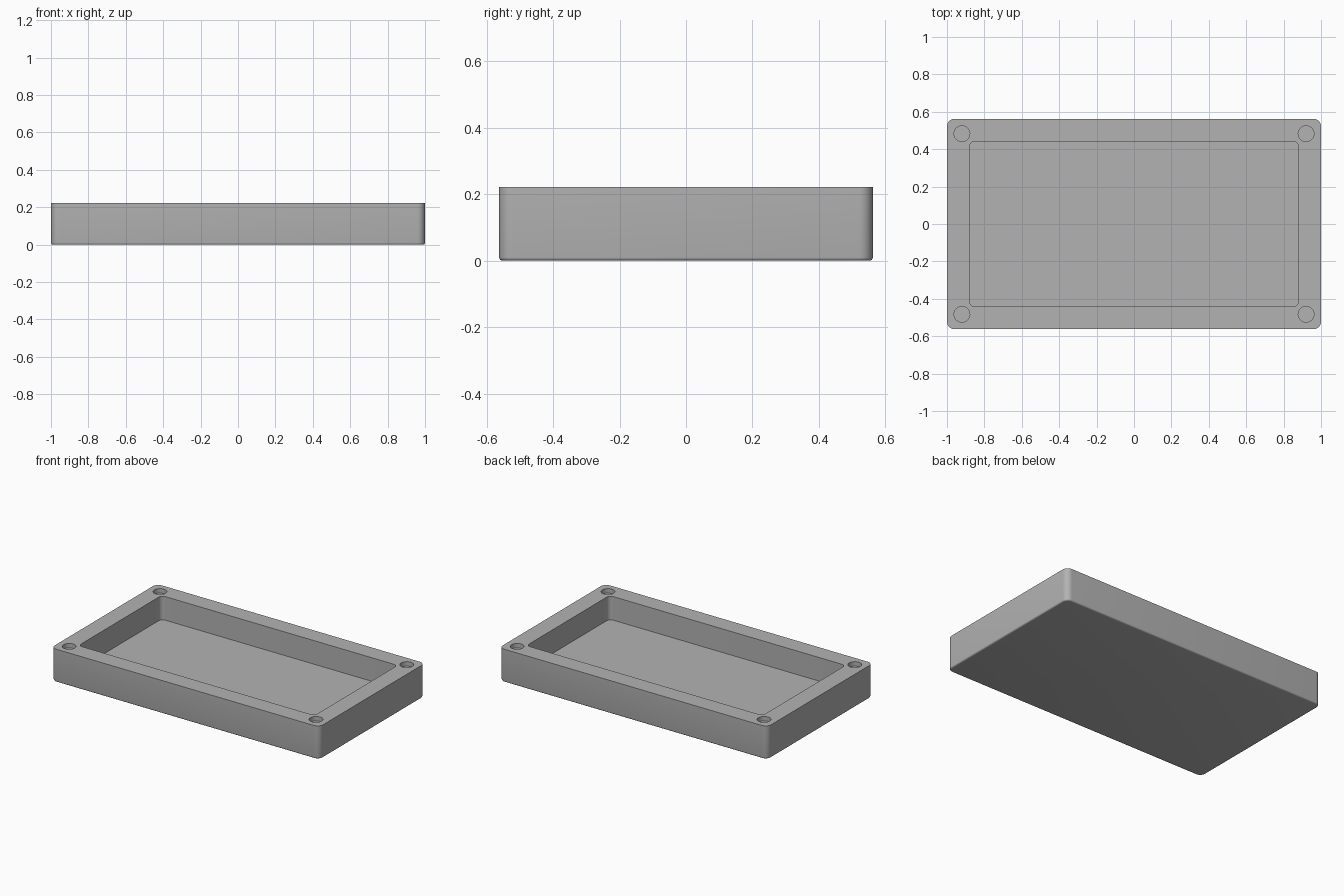
import bpy, bmesh
from math import pi, cos, sin

cube = bpy.data.objects.get("Cube")
if cube:
    bpy.data.objects.remove(cube, do_unlink=True)

HEIGHT, FLOOR = 0.222, 0.063

grey = bpy.data.materials.new("plain grey")
grey.use_nodes = True
colour = (0.45, 0.45, 0.45, 1)
grey.diffuse_color = colour
grey.node_tree.nodes["Principled BSDF"].inputs["Base Color"].default_value = colour


def rounded_outline(hx, hy, r, steps=8):
    """Rounded rectangle as a list of xy points."""
    points = []
    for quarter, (sx, sy) in enumerate([(1, 1), (-1, 1), (-1, -1), (1, -1)]):
        for i in range(steps + 1):
            a = (quarter + i / steps) * pi / 2
            points.append((sx * (hx - r) + r * cos(a), sy * (hy - r) + r * sin(a)))
    return points


def loft(name, layers):
    """Closed solid through stacked (outline, z) layers."""
    bm = bmesh.new()
    rings = [[bm.verts.new((x, y, z)) for x, y in pts] for pts, z in layers]
    for low, high in zip(rings, rings[1:]):
        for i in range(len(low)):
            j = (i + 1) % len(low)
            bm.faces.new((low[i], low[j], high[j], high[i]))
    bm.faces.new(rings[0][::-1])
    bm.faces.new(rings[-1])
    mesh = bpy.data.meshes.new(name)
    bm.to_mesh(mesh)
    bm.free()
    mesh.materials.append(grey)
    obj = bpy.data.objects.new(name, mesh)
    bpy.context.collection.objects.link(obj)
    return obj


# Tray body with a small rounded bottom edge
EDGE, CORNER = 0.01, 0.04
layers = []
for i in range(5):
    a = i / 4 * pi / 2
    inset = EDGE * (1 - sin(a))
    layers.append((rounded_outline(1 - inset, 0.5625 - inset, CORNER - inset),
                   EDGE * (1 - cos(a))))
layers.append((rounded_outline(1, 0.5625, CORNER), HEIGHT))
tray = loft("tray", layers)

# Cutters: central pocket and four corner recesses
pocket = rounded_outline(0.88, 0.442, 0.03)
cutters = [loft("pocket_cutter", [(pocket, FLOOR), (pocket, HEIGHT + 0.1)])]
for sx in (-1, 1):
    for sy in (-1, 1):
        circle = [(sx * 0.92 + 0.042 * cos(i * pi / 24),
                   sy * 0.483 + 0.042 * sin(i * pi / 24)) for i in range(48)]
        cutters.append(loft("recess_cutter", [(circle, HEIGHT - 0.03), (circle, HEIGHT + 0.1)]))

bpy.context.view_layer.objects.active = tray
tray.select_set(True)
for cutter in cutters:
    cut = tray.modifiers.new("cut", "BOOLEAN")
    cut.operation = "DIFFERENCE"
    cut.solver = "EXACT"
    cut.object = cutter
    bpy.ops.object.modifier_apply(modifier=cut.name)
    bpy.data.objects.remove(cutter, do_unlink=True)

# Smooth curved walls, crisp rims
bpy.ops.object.shade_smooth_by_angle(angle=pi / 6)
